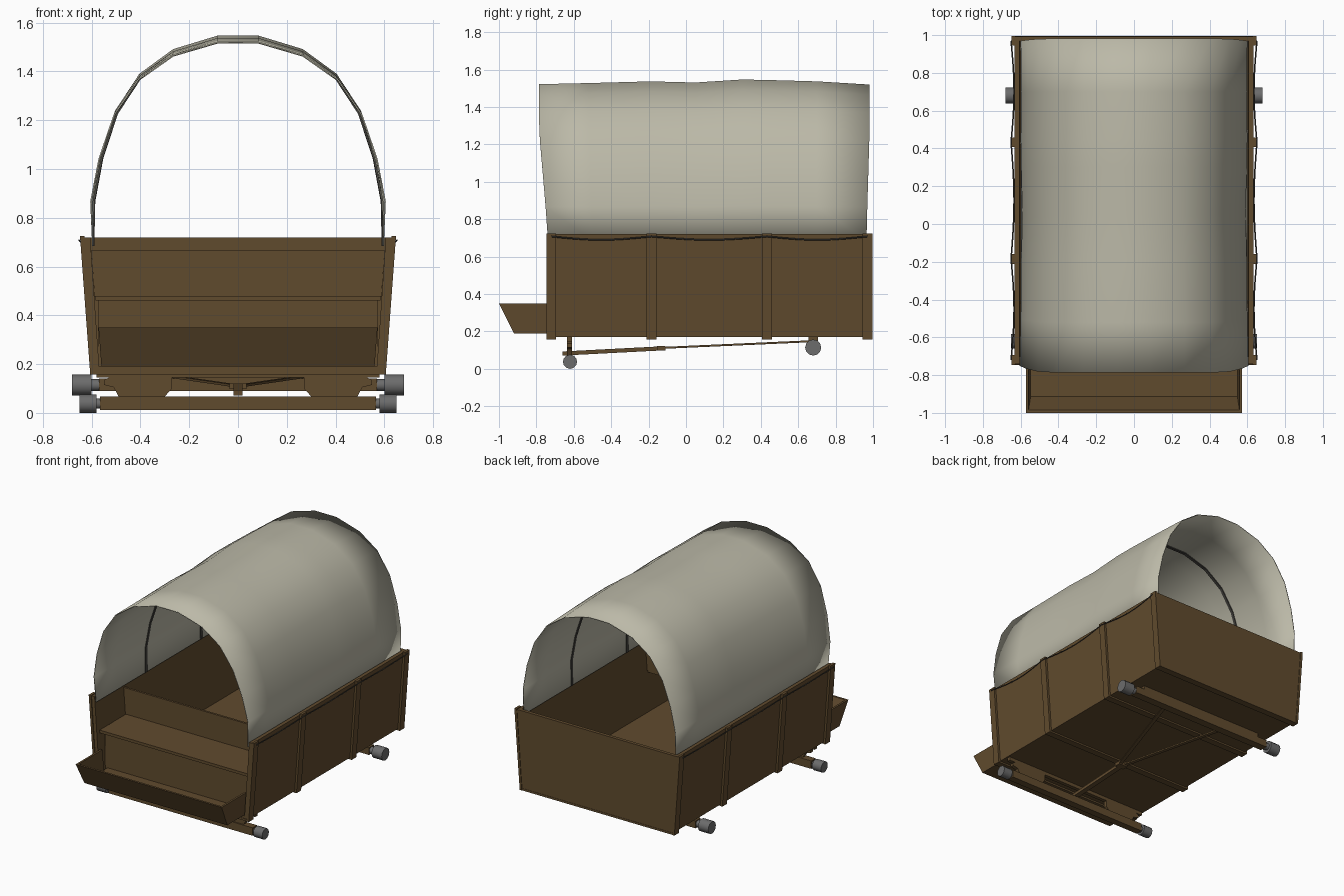
import bpy, bmesh, math
from mathutils import Vector

if "Cube" in bpy.data.objects:
    bpy.data.objects.remove(bpy.data.objects["Cube"])


def material(name, rgb):
    m = bpy.data.materials.new(name)
    m.diffuse_color = (*rgb, 1)
    m.use_nodes = True
    m.node_tree.nodes["Principled BSDF"].inputs["Base Color"].default_value = m.diffuse_color
    return m


WOOD = material("brown wood", (0.118, 0.070, 0.027))
CANVAS = material("off white canvas", (0.50, 0.485, 0.39))
STEEL = material("grey metal", (0.15, 0.15, 0.15))
DARK = material("dark grey rope", (0.055, 0.052, 0.046))


def finish(name, bm, mat):
    bmesh.ops.recalc_face_normals(bm, faces=bm.faces)
    me = bpy.data.meshes.new(name)
    bm.to_mesh(me)
    bm.free()
    me.materials.append(mat)
    ob = bpy.data.objects.new(name, me)
    bpy.context.collection.objects.link(ob)
    return ob


def loft(name, a, b, mat=WOOD):
    """Solid between two matching polygons."""
    bm = bmesh.new()
    va = [bm.verts.new(p) for p in a]
    vb = [bm.verts.new(p) for p in b]
    bm.faces.new(va)
    bm.faces.new(vb)
    n = len(a)
    for i in range(n):
        j = (i + 1) % n
        bm.faces.new((va[i], va[j], vb[j], vb[i]))
    return finish(name, bm, mat)


def along_y(name, xz, y0, y1, mat=WOOD):
    return loft(name, [(x, y0, z) for x, z in xz], [(x, y1, z) for x, z in xz], mat)


def along_x(name, yz, x0, x1, mat=WOOD):
    return loft(name, [(x0, y, z) for y, z in yz], [(x1, y, z) for y, z in yz], mat)


def box(name, x0, x1, y0, y1, z0, z1, mat=WOOD):
    return along_y(name, [(x0, z0), (x1, z0), (x1, z1), (x0, z1)], y0, y1, mat)


def bar(name, p, q, w, h, mat=WOOD):
    """Rectangular beam from p to q."""
    p, q = Vector(p), Vector(q)
    d = (q - p).normalized()
    s = d.cross(Vector((0, 0, 1))).normalized() * w / 2
    u = s.cross(d).normalized() * h / 2
    c = [s + u, s - u, -s - u, -s + u]
    return loft(name, [p + k for k in c], [q + k for k in c], mat)


def drum(name, x0, x1, y, z, r, mat=STEEL, n=12):
    ring = [(y + r * math.cos(2 * math.pi * i / n), z + r * math.sin(2 * math.pi * i / n))
            for i in range(n)]
    ob = along_x(name, ring, x0, x1, mat)
    for p in ob.data.polygons:
        p.use_smooth = len(p.vertices) == 4
    ob.data.set_sharp_from_angle(angle=math.radians(40))
    return ob


POSTS = (-0.72, -0.185, 0.433, 0.97)

# flared wagon body
box("floor", -0.585, 0.585, -0.74, 0.985, 0.17, 0.19)
along_y("back_wall", [(-0.59, 0.165), (0.59, 0.165), (0.632, 0.72), (-0.632, 0.72)], 0.968, 0.992)
for s, side in ((-1, "left"), (1, "right")):
    along_y(side + "_wall", [(s * 0.568, 0.17), (s * 0.592, 0.17), (s * 0.632, 0.72), (s * 0.606, 0.72)],
            -0.74, 0.985)
    for y in POSTS:
        along_y(side + "_wall_post", [(s * 0.59, 0.158), (s * 0.606, 0.158), (s * 0.648, 0.725), (s * 0.63, 0.725)],
                y - 0.026, y + 0.026)
for y in POSTS:
    box("floor_crosspiece", -0.60, 0.60, y - 0.024, y + 0.024, 0.158, 0.172)

# driver's bench
box("seat_riser", -0.575, 0.575, -0.67, -0.655, 0.185, 0.462)
box("seat", -0.584, 0.584, -0.715, -0.41, 0.46, 0.48)
along_y("seat_back", [(-0.588, 0.475), (0.588, 0.475), (0.602, 0.665), (-0.602, 0.665)], -0.42, -0.405)

# foot box
T = 0.014
box("foot_box_floor", -0.555, 0.555, -0.92, -0.66, 0.19, 0.19 + T)
loft("foot_box_front",
     [(-0.56, -0.92, 0.19), (0.56, -0.92, 0.19), (0.572, -1.0, 0.35), (-0.572, -1.0, 0.35)],
     [(-0.56, -0.905, 0.19), (0.56, -0.905, 0.19), (0.572, -0.985, 0.35), (-0.572, -0.985, 0.35)])
for s, side in ((-1, "left"), (1, "right")):
    outline = [(-0.92, 0.19), (-0.72, 0.19), (-0.72, 0.35), (-1.0, 0.35)]
    xs = [0.56, 0.56, 0.572, 0.572]
    loft("foot_box_" + side,
         [(s * x, y, z) for x, (y, z) in zip(xs, outline)],
         [(s * (x - T), y, z) for x, (y, z) in zip(xs, outline)])

# canvas cover, lofted arch with a slightly wavy ridge
ARCH = [(0.598, 0.685), (0.606, 0.87), (0.572, 1.05), (0.51, 1.235), (0.41, 1.385),
        (0.27, 1.485), (0.085, 1.54)]
HALF = [(-x, z) for x, z in ARCH]
PROFILE = HALF + ARCH[::-1]
# y at foot, y at crown, crown height change, width factor
STATIONS = [(-0.738, -0.787, -0.018, 1.0), (-0.50, -0.52, -0.012, 0.99), (-0.185, -0.19, -0.003, 0.985),
            (0.05, 0.05, -0.009, 0.975), (0.30, 0.30, 0.007, 0.985), (0.45, 0.45, 0.004, 0.99),
            (0.70, 0.70, -0.003, 0.985), (0.965, 0.982, -0.020, 0.99)]


def arch_point(x, z, st):
    t = max(0, (z - 0.72) / 0.82)
    k = st[3] if z > 0.75 else 1
    return (x * k, st[0] + (st[1] - st[0]) * min(1, t * 1.4), z + st[2] * t)


bm = bmesh.new()
rows = [[bm.verts.new(arch_point(x, z, st)) for x, z in PROFILE] for st in STATIONS]
for a, b in zip(rows, rows[1:]):
    for i in range(len(PROFILE) - 1):
        bm.faces.new((a[i], a[i + 1], b[i + 1], b[i])).smooth = True
cover = finish("canvas_cover", bm, CANVAS)
if cover.data.polygons[6].normal.z < 0:
    cover.data.flip_normals()
mod = cover.modifiers.new("thickness", 'SOLIDIFY')
mod.thickness = 0.006
mod.offset = -1

# hoops just under the canvas
for y, st in ((-0.185, STATIONS[2]), (0.433, STATIONS[5])):
    bm = bmesh.new()
    rings = []
    for x, z in PROFILE:
        p = arch_point(x, z, st)
        inner = [(p[0] * f, y + dy, 0.7 + (p[2] - 0.7) * f)
                 for f, dy in ((0.991, -0.01), (0.991, 0.01), (0.983, 0.01), (0.983, -0.01))]
        rings.append([bm.verts.new(v) for v in inner])
    for a, b in zip(rings, rings[1:]):
        for i in range(4):
            bm.faces.new((a[i], a[(i + 1) % 4], b[(i + 1) % 4], b[i]))
    finish("canvas_hoop", bm, DARK)

# tie rope sagging between the posts
for s, side in ((-1, "left"), (1, "right")):
    cu = bpy.data.curves.new(side + "_tie_rope", 'CURVE')
    cu.dimensions = '3D'
    cu.bevel_depth = 0.004
    cu.bevel_resolution = 0
    pts = []
    for a, b in zip(POSTS, POSTS[1:]):
        for i in range(8):
            t = i / 8
            pts.append((s * 0.651 - s * 0.016 * math.sin(math.pi * t),
                        a + (b - a) * t, 0.708 - 0.018 * math.sin(math.pi * t)))
    pts.append((s * 0.651, POSTS[-1], 0.708))
    sp = cu.splines.new('POLY')
    sp.points.add(len(pts) - 1)
    for p, co in zip(sp.points, pts):
        p.co = (*co, 1)
    cu.materials.append(DARK)
    bpy.context.collection.objects.link(bpy.data.objects.new(side + "_tie_rope", cu))

# axles with round metal ends
FY, RY = -0.62, 0.68
box("front_axle", -0.565, 0.565, FY - 0.025, FY + 0.025, 0.012, 0.068)
box("rear_axle", -0.57, 0.57, RY - 0.028, RY + 0.028, 0.09, 0.142)
box("rear_bolster", -0.50, 0.50, RY - 0.025, RY + 0.025, 0.14, 0.172)
for s, side in ((-1, "left"), (1, "right")):
    drum(side + "_front_spindle", s * 0.55, s * 0.60, FY, 0.038, 0.021)
    drum(side + "_front_hub", s * 0.58, s * 0.65, FY, 0.038, 0.038)
    drum(side + "_rear_spindle", s * 0.56, s * 0.61, RY, 0.114, 0.024)
    drum(side + "_rear_hub", s * 0.60, s * 0.68, RY, 0.114, 0.043)
    # front bolster half, stepped outline
    along_y(side + "_front_bolster",
            [(s * 0.30, 0.068), (s * 0.49, 0.068), (s * 0.51, 0.105), (s * 0.55, 0.115), (s * 0.55, 0.135),
             (s * 0.50, 0.16), (s * 0.27, 0.16), (s * 0.27, 0.10)], FY - 0.016, FY + 0.010)
    # rear arm of the reach
    bar(side + "_reach_arm", (s * 0.015, -0.13, 0.112), (s * 0.27, 0.70, 0.149), 0.025, 0.010)
box("front_bolster_top", -0.58, 0.58, FY - 0.016, FY + 0.010, 0.145, 0.172)

# reach beam and its joint plate
bar("reach_beam", (0, -0.66, 0.082), (0, -0.12, 0.110), 0.035, 0.022)
box("reach_joint", -0.035, 0.035, -0.155, -0.11, 0.098, 0.122)
